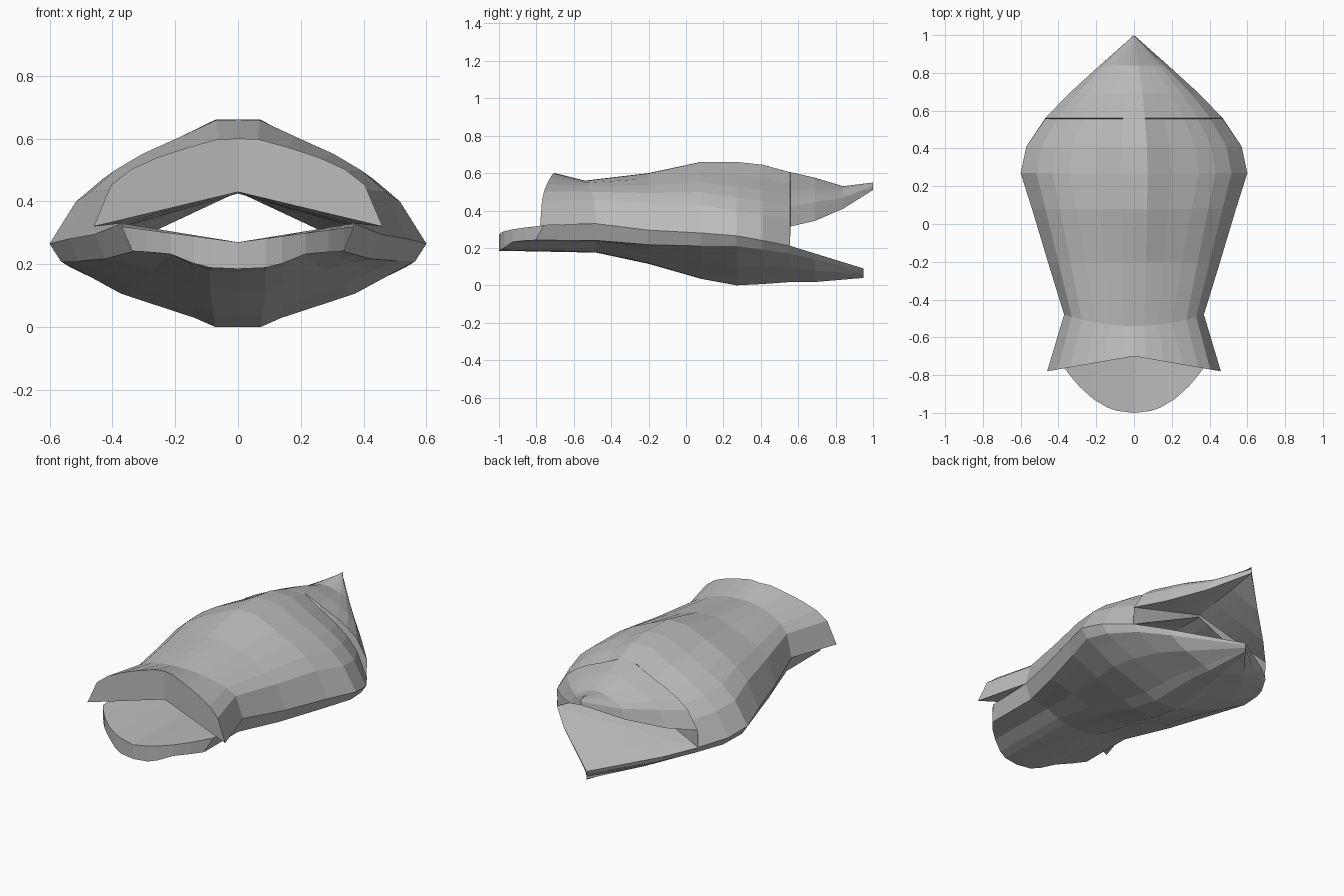
import bpy, bmesh

grey = bpy.data.materials.new("plain grey")
grey.diffuse_color = (0.5, 0.5, 0.5, 1)


def mix(a, b, t):
    return [p + (q - p) * t for p, q in zip(a, b)]


def shell(name, stations, narrow, wide):
    """Loft a half shell along y.
    Station: y, half width, crown z, rim z, inner centre z, profile blend, sweep, sweep power."""
    bm = bmesh.new()
    rings = []
    n = len(narrow[0])
    for y, w, crown, rim, inner, t, sweep, power in stations:
        fs = mix(narrow[0], wide[0], t)
        hs = mix(narrow[1], wide[1], t)
        cols = [(-1, i) for i in range(n - 1, 0, -1)] + [(1, i) for i in range(n)]
        outer, inside = [], []
        for side, i in cols:
            f, x = fs[i], side * w * fs[i]
            yy = y + sweep * f ** power
            outer.append(bm.verts.new((x, yy, crown + (rim - crown) * hs[i])))
            if i < n - 1:
                inside.append(bm.verts.new((x, yy, inner + (rim - inner) * f)))
        rings.append((outer, [outer[0]] + inside + [outer[-1]]))
    # outer skin and inner face
    for a, b in zip(rings, rings[1:]):
        for k in (0, 1):
            for i in range(2 * n - 2):
                bm.faces.new((a[k][i], a[k][i + 1], b[k][i + 1], b[k][i]))
    # end walls
    for o, s in (rings[0], rings[-1]):
        for i in range(2 * n - 2):
            quad = [o[i], o[i + 1], s[i + 1], s[i]]
            bm.faces.new(list(dict.fromkeys(quad)))
    bmesh.ops.remove_doubles(bm, verts=bm.verts, dist=0.0005)
    bmesh.ops.recalc_face_normals(bm, faces=bm.faces)
    me = bpy.data.meshes.new(name)
    bm.to_mesh(me)
    bm.free()
    me.materials.append(grey)
    ob = bpy.data.objects.new(name, me)
    bpy.context.collection.objects.link(ob)
    return ob


# Upper shell: flared hood at the front, domed middle, pointed beak at the back
shell("upper_shell", [
    (-0.70, 0.46, 0.60, 0.32, 0.43, 0.4, -0.08, 1),
    (-0.54, 0.37, 0.56, 0.33, 0.43, 0.0, 0.06, 2),
    (-0.20, 0.456, 0.60, 0.295, 0.425, 0.4, 0, 1),
    (0.08, 0.54, 0.66, 0.28, 0.425, 0.75, 0, 1),
    (0.27, 0.60, 0.66, 0.265, 0.425, 1, 0, 1),
    (0.41, 0.57, 0.645, 0.24, 0.43, 1, 0, 1),
    (0.555, 0.47, 0.605, 0.21, 0.43, 0.9, 0, 1),
    (0.56, 0.47, 0.605, 0.315, 0.44, 0.9, 0, 1),
    (0.69, 0.345, 0.575, 0.345, 0.46, 0.6, 0, 1),
    (0.84, 0.18, 0.53, 0.41, 0.48, 0.3, 0, 1),
    (1.00, 0.0, 0.55, 0.51, 0.51, 0.3, 0, 1),
],
    ([0, .15, .35, .55, .75, .89, 1], [0, .01, .05, .13, .26, .44, 1]),
    ([0, .12, .33, .57, .72, .86, 1], [0, 0, .17, .34, .48, .66, 1]))

# Lower shell: rounded tongue at the front, deep belly, tapered plate at the back
shell("lower_shell", [
    (-1.00, 0.37, 0.185, 0.32, 0.27, 0.0, 0.24, 2.2),
    (-0.48, 0.37, 0.175, 0.33, 0.27, 0.0, 0, 1),
    (-0.20, 0.456, 0.115, 0.295, 0.27, 0.4, 0, 1),
    (0.08, 0.54, 0.035, 0.28, 0.27, 0.8, 0, 1),
    (0.27, 0.60, 0.0, 0.265, 0.265, 1, 0, 1),
    (0.41, 0.57, 0.007, 0.24, 0.24, 1, 0, 1),
    (0.56, 0.47, 0.018, 0.21, 0.205, 1, 0, 1),
    (0.69, 0.335, 0.018, 0.17, 0.168, 1, 0, 1),
    (0.95, 0.0, 0.04, 0.09, 0.09, 1, 0, 1),
],
    ([0, .24, .38, .58, .78, .91, 1], [0, .03, .13, .35, .40, .42, 1]),
    ([0, .12, .23, .62, .83, .94, 1], [0, 0, .11, .40, .66, .79, 1]))
